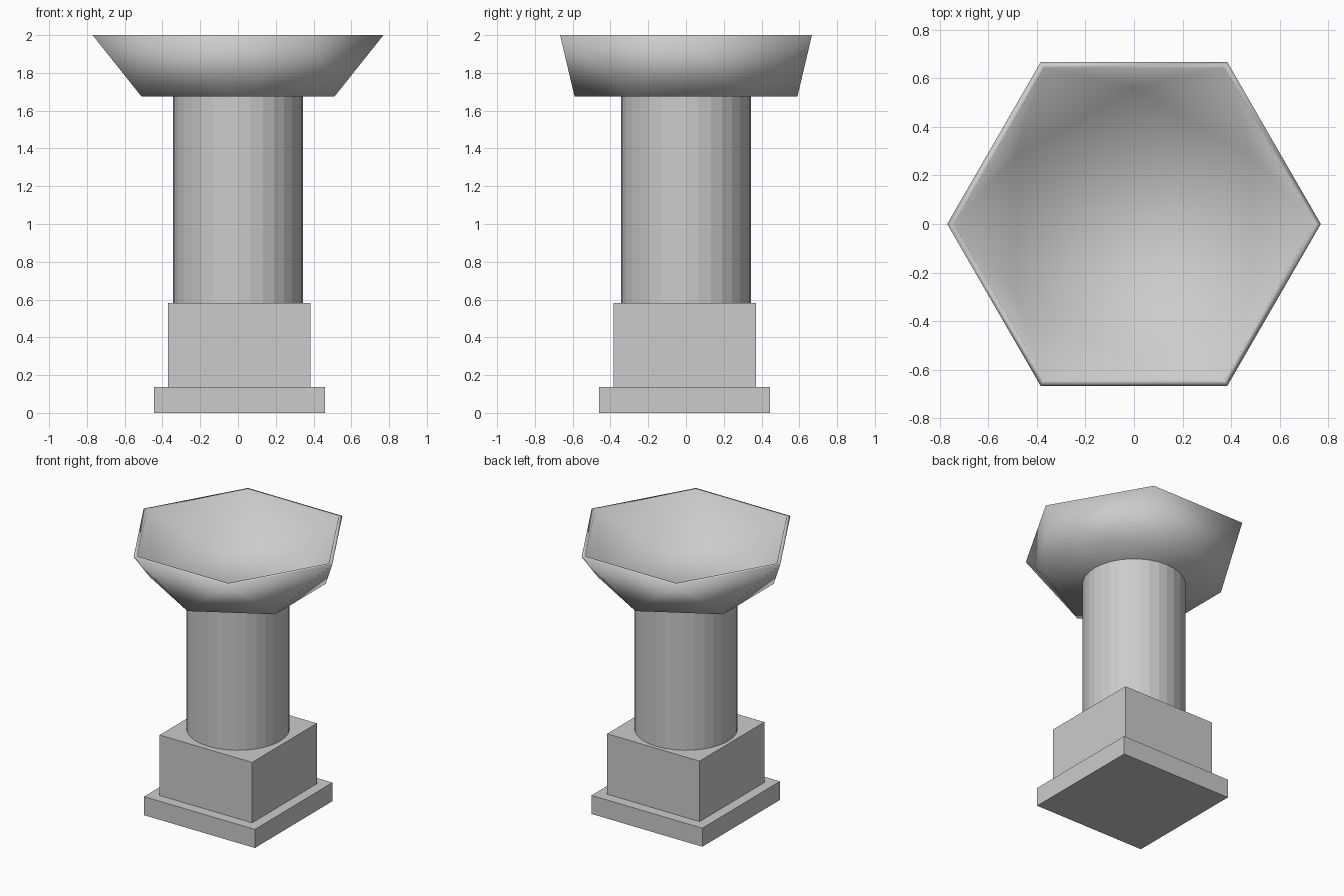
import bpy, bmesh
from math import sin, cos, pi

cube = bpy.data.objects.get("Cube")
if cube:
    bpy.data.objects.remove(cube, do_unlink=True)

# One plain stone colour
stone = bpy.data.materials.new("grey_stone")
stone.use_nodes = True
stone.diffuse_color = (0.6, 0.6, 0.6, 1)
stone.node_tree.nodes["Principled BSDF"].inputs["Base Color"].default_value = (0.6, 0.6, 0.6, 1)


def finish(name, bm, smooth=False):
    bmesh.ops.recalc_face_normals(bm, faces=bm.faces)
    for face in bm.faces:
        face.smooth = smooth
    mesh = bpy.data.meshes.new(name)
    bm.to_mesh(mesh)
    bm.free()
    mesh.materials.append(stone)
    obj = bpy.data.objects.new(name, mesh)
    bpy.context.collection.objects.link(obj)
    return obj


def block(name, size, z0, z1):
    bm = bmesh.new()
    bmesh.ops.create_cube(bm, size=1)
    obj = finish(name, bm)
    for v in obj.data.vertices:
        v.co.x *= size
        v.co.y *= size
        v.co.z *= z1 - z0
    obj.location = (0.007, -0.007, (z0 + z1) / 2)
    return obj


# Square stepped base
block("base_plinth", 0.905, 0, 0.137)
block("base_block", 0.755, 0.137, 0.583)

# Faceted round column
bm = bmesh.new()
bmesh.ops.create_cone(bm, cap_ends=True, segments=32,
                      radius1=0.345, radius2=0.345, depth=1.1)
finish("column", bm).location.z = 1.13

# Six-sided bowl: the rim and floor hexagons are turned half a step apart
bm = bmesh.new()


def ring(radius, z, turn):
    return [bm.verts.new((radius * cos((k + turn) * pi / 3),
                          radius * sin((k + turn) * pi / 3), z)) for k in range(6)]


def wall(upper, lower):
    for k in range(6):
        n = (k + 1) % 6
        bm.faces.new((upper[k], lower[k], upper[n]))
        bm.faces.new((upper[n], lower[k], lower[n]))


outer_rim, outer_floor = ring(0.77, 2.0, 0), ring(0.59, 1.675, 0.5)
inner_rim, inner_floor = ring(0.742, 2.0, 0), ring(0.565, 1.705, 0.5)
wall(outer_rim, outer_floor)
wall(inner_rim, inner_floor)
for k in range(6):
    n = (k + 1) % 6
    bm.faces.new((outer_rim[k], outer_rim[n], inner_rim[n], inner_rim[k]))
for floor in (outer_floor, inner_floor):
    bm.faces.new(floor)
finish("bowl", bm, smooth=True)
